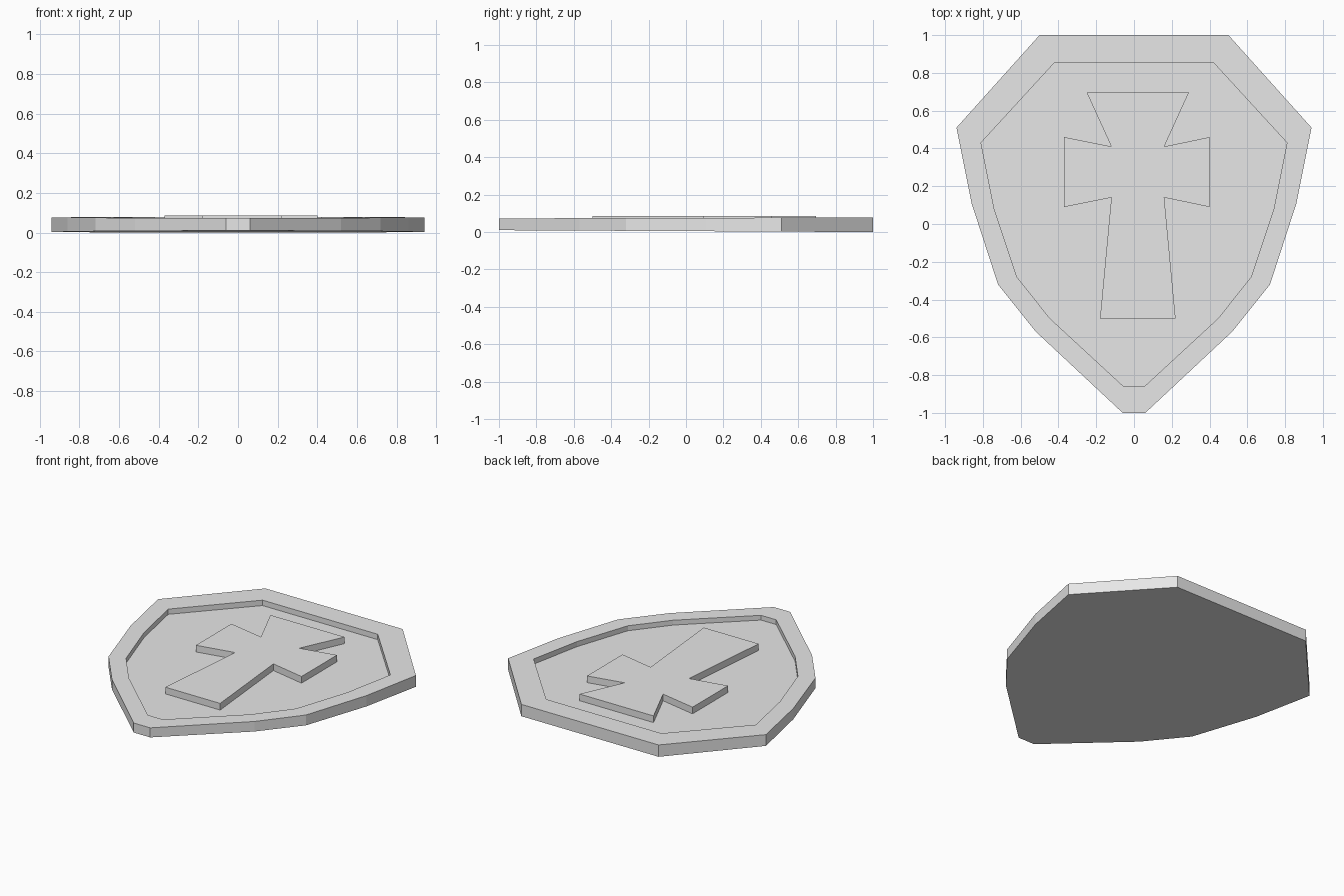
import bpy
import bmesh

cube = bpy.data.objects.get("Cube")
if cube:
    bpy.data.objects.remove(cube, do_unlink=True)

grey = bpy.data.materials.new("light_grey")
grey.use_nodes = True
colour = (0.8, 0.8, 0.8, 1)
grey.diffuse_color = colour
grey.node_tree.nodes["Principled BSDF"].inputs["Base Color"].default_value = colour

# Right half outlines, from the top edge down to the tip
RIM = [(0.5, 1), (0.94, 0.51), (0.86, 0.11), (0.72, -0.32), (0.52, -0.57), (0.06, -1)]
PANEL = [(0.42, 0.855), (0.81, 0.43), (0.74, 0.08), (0.62, -0.28), (0.445, -0.5), (0.055, -0.86)]
# Flared cross, left half about its own centre line
CROSS = [(0.27, 0.695), (0.14, 0.41), (0.39, 0.46), (0.39, 0.09), (0.14, 0.14), (0.2, -0.5)]
FLOOR = 0.042


def mirrored(half, centre=0):
    """Close a half outline, counter-clockwise seen from above."""
    left = [(centre - x, y) for x, y in half]
    return left + [(centre + x, y) for x, y in reversed(half)]


def stacked_solid(name, rings):
    """Bridge outlines of equal length in order, then cap both ends."""
    bm = bmesh.new()
    loops = [[bm.verts.new((x, y, height(y))) for x, y in outline]
             for outline, height in rings]
    for low, high in zip(loops, loops[1:]):
        for i in range(len(low)):
            j = (i + 1) % len(low)
            bm.faces.new((low[i], low[j], high[j], high[i]))
    bm.faces.new(reversed(loops[0]))
    bm.faces.new(loops[-1])
    bmesh.ops.recalc_face_normals(bm, faces=bm.faces)
    mesh = bpy.data.meshes.new(name)
    bm.to_mesh(mesh)
    bm.free()
    mesh.materials.append(grey)
    obj = bpy.data.objects.new(name, mesh)
    bpy.context.collection.objects.link(obj)
    return obj


def back(y):
    return 0.005 - 0.005 * y


def rim_top(y):
    return 0.0755 + 0.0025 * y


def floor(y):
    return FLOOR


def cross_top(y):
    return 0.086


# Shield body: back, outer wall, raised rim, recess wall and floor
rim, panel = mirrored(RIM), mirrored(PANEL)
stacked_solid("shield_body", [(rim, back), (rim, rim_top), (panel, rim_top), (panel, floor)])

# Raised cross standing on the recessed floor
cross = mirrored(CROSS, 0.02)
cross = [(max(-0.4, min(0.4, x)), y) for x, y in cross]
stacked_solid("raised_cross", [(cross, floor), (cross, cross_top)])
